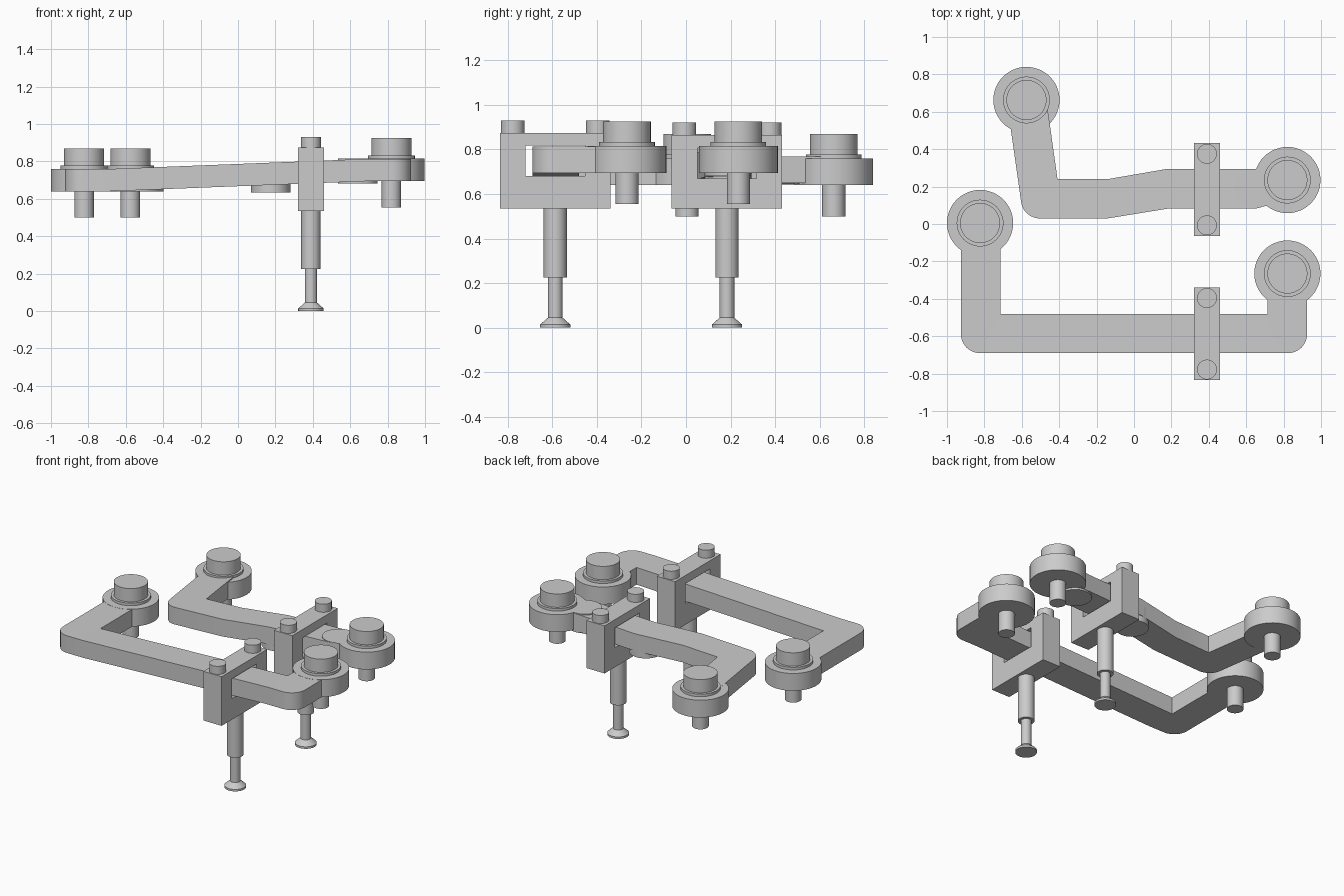
import bpy, bmesh, math
from mathutils import Vector

if "Cube" in bpy.data.objects:
    bpy.data.objects.remove(bpy.data.objects["Cube"], do_unlink=True)

grey = bpy.data.materials.new("plain grey")
grey.use_nodes = True
colour = (0.6, 0.6, 0.6, 1)
grey.diffuse_color = colour
grey.node_tree.nodes["Principled BSDF"].inputs["Base Color"].default_value = colour


def finish(name, bm, smooth=True):
    bmesh.ops.recalc_face_normals(bm, faces=bm.faces)
    mesh = bpy.data.meshes.new(name)
    bm.to_mesh(mesh)
    bm.free()
    mesh.materials.append(grey)
    obj = bpy.data.objects.new(name, mesh)
    bpy.context.collection.objects.link(obj)
    if smooth:
        bpy.ops.object.select_all(action='DESELECT')
        obj.select_set(True)
        bpy.context.view_layer.objects.active = obj
        bpy.ops.object.shade_smooth_by_angle(angle=math.radians(30))
    return obj


def turned(name, x, y, z, profile, sides=48):
    """Spin a (radius, height) profile into a capped round part."""
    bm = bmesh.new()
    rings = []
    for r, h in profile:
        rings.append([bm.verts.new((x + r * math.cos(2 * math.pi * i / sides),
                                    y + r * math.sin(2 * math.pi * i / sides), z + h))
                      for i in range(sides)])
    for a, b in zip(rings, rings[1:]):
        for i in range(sides):
            j = (i + 1) % sides
            bm.faces.new((a[i], a[j], b[j], b[i]))
    bm.faces.new(rings[0])
    bm.faces.new(rings[-1])
    return finish(name, bm)


def fillet(points):
    """Round the corners that carry a radius as third value."""
    out = []
    for i, p in enumerate(points):
        c = Vector(p[:2])
        if len(p) < 3:
            out.append(c)
            continue
        a = (Vector(points[i - 1][:2]) - c).normalized()
        b = (Vector(points[(i + 1) % len(points)][:2]) - c).normalized()
        half = a.angle(b) / 2
        centre = c + (a + b).normalized() * p[2] / math.sin(half)
        start = c + a * p[2] / math.tan(half) - centre
        end = c + b * p[2] / math.tan(half) - centre
        for k in range(9):
            out.append(centre + start.lerp(end, k / 8).normalized() * p[2])
    return out


LOW, RISE, THICK, RAMP = 0.64, 0.055, 0.119, 0.7


def arm(name, outline):
    """Flat bar with a gentle ramp up towards +x."""
    bm = bmesh.new()
    face = bm.faces.new([bm.verts.new((p.x, p.y, 0)) for p in fillet(outline)])
    top = bmesh.ops.extrude_face_region(bm, geom=[face], use_keep_orig=True)["geom"]
    bmesh.ops.translate(bm, vec=(0, 0, THICK),
                        verts=[v for v in top if isinstance(v, bmesh.types.BMVert)])
    bmesh.ops.triangulate(bm, faces=bm.faces)
    for x in (-RAMP, RAMP):
        bmesh.ops.bisect_plane(bm, geom=bm.verts[:] + bm.edges[:] + bm.faces[:],
                               plane_co=(x, 0, 0), plane_no=(1, 0, 0))
    for v in bm.verts:
        t = min(1, max(0, (v.co.x + RAMP) / (2 * RAMP)))
        v.co.z += LOW + RISE * t
    return finish(name, bm)


def clamp(name, y, top):
    """Rectangular frame around the arm."""
    bm = bmesh.new()

    def loop(half, z0, z1):
        return [bm.verts.new((0.32, y + s * half, z))
                for s, z in ((-1, z0), (1, z0), (1, z1), (-1, z1))]

    outer = loop(0.248, 0.535, top)
    inner = loop(0.133, top - 0.195, top - 0.057)
    faces = [bm.faces.new((outer[i], outer[(i + 1) % 4], inner[(i + 1) % 4], inner[i]))
             for i in range(4)]
    geom = bmesh.ops.extrude_face_region(bm, geom=faces, use_keep_orig=True)["geom"]
    bmesh.ops.translate(bm, vec=(0.14, 0, 0),
                        verts=[v for v in geom if isinstance(v, bmesh.types.BMVert)])
    return finish(name, bm, smooth=False)


# Arms
arm("front_arm", [(-0.925, 0), (-0.925, -0.69, 0.1), (0.925, -0.69, 0.1), (0.925, -0.265),
                  (0.715, -0.265), (0.715, -0.48), (-0.715, -0.48), (-0.715, 0)])
arm("back_arm", [(-0.679, 0.65), (-0.591, 0.03, 0.1), (-0.14, 0.03), (0.18, 0.082),
                 (0.65, 0.082), (0.845, 0.135), (0.8, 0.335), (0.65, 0.295),
                 (0.18, 0.295), (-0.14, 0.24), (-0.409, 0.24), (-0.471, 0.68)])

# Round joints along the back arm
turned("inner_joint", 0.175, 0.188, 0.633, [(0.105, 0), (0.105, 0.115)])
turned("outer_joint", 0.64, 0.188, 0.682, [(0.105, 0), (0.105, 0.133)])

# End knobs: pin, disc, collar and cap
KNOB = [(0.052, -0.14), (0.052, 0), (0.177, 0), (0.177, 0.12),
        (0.125, 0.12), (0.125, 0.138), (0.107, 0.138), (0.107, 0.23)]
for name, x, y, z in (("front_right_knob", -0.823, 0.005, LOW),
                      ("back_right_knob", -0.575, 0.663, LOW),
                      ("front_left_knob", 0.82, -0.265, LOW + RISE),
                      ("back_left_knob", 0.82, 0.235, LOW + RISE)):
    turned(name, x, y, z, KNOB)

# Clamps with studs and telescopic legs
LEG = [(0.068, 0), (0.068, 0.014), (0.033, 0.045), (0.033, 0.225),
       (0.052, 0.225), (0.052, 0.536)]
for side, y, top in (("front", -0.587, 0.875), ("back", 0.184, 0.864)):
    clamp(side + "_clamp", y, top)
    turned(side + "_leg", 0.39, y, 0, LEG)
    for label, s in (("near", -1), ("far", 1)):
        turned(f"{side}_{label}_stud", 0.39, y + s * 0.191, top - 0.002,
               [(0.053, 0), (0.053, 0.058)])
